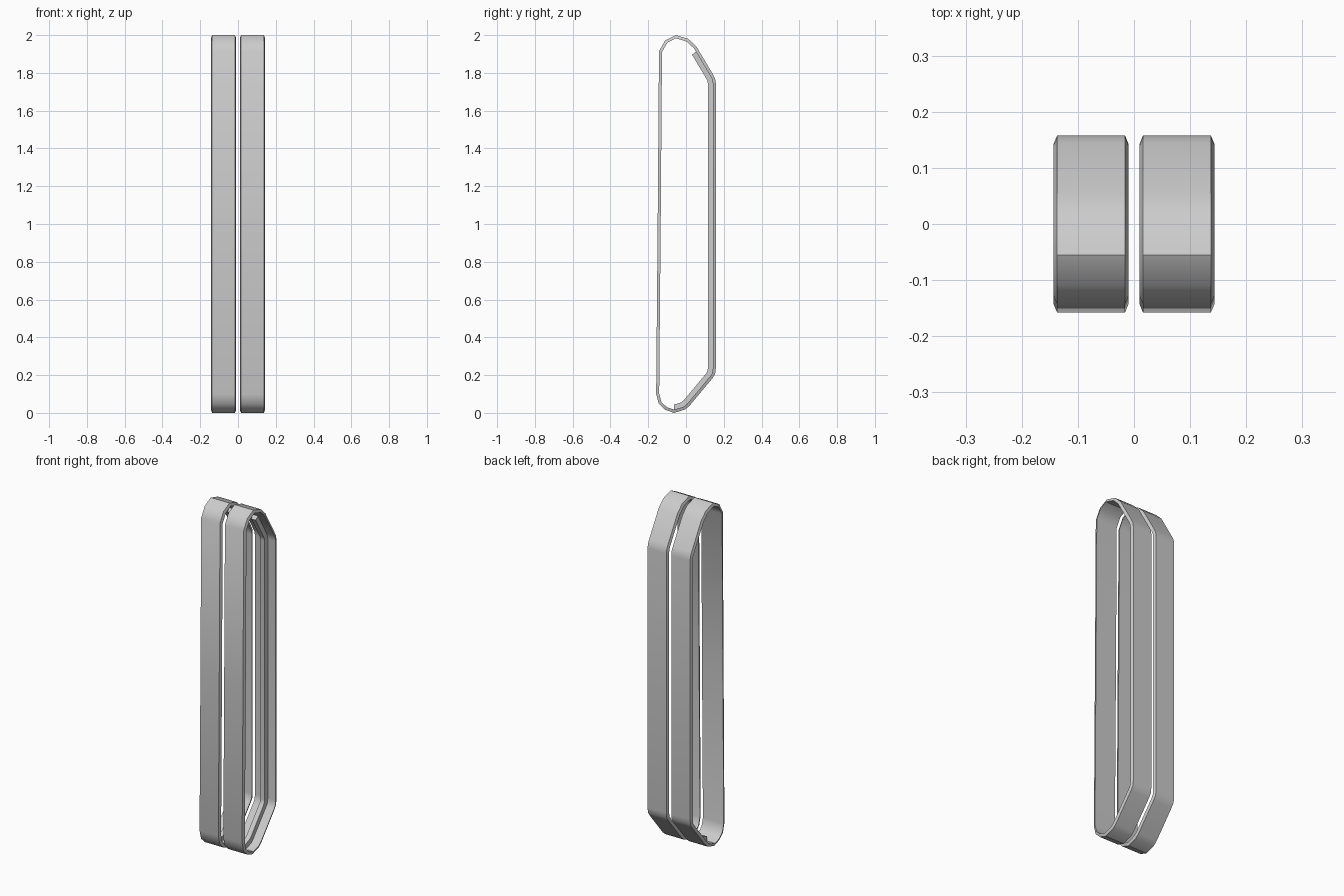
import bpy, bmesh, math
from mathutils import Vector

if "Cube" in bpy.data.objects:
    bpy.data.objects.remove(bpy.data.objects["Cube"])

# Outer side profile of a track loop (y, z), anticlockwise seen from the right
LOOP = [(-0.158, 0.10), (-0.144, 0.048), (-0.11, 0.016), (-0.063, 0.0), (-0.005, 0.018),
        (0.018, 0.037), (0.139, 0.182), (0.154, 0.205), (0.158, 0.235),
        (0.158, 1.745), (0.154, 1.77), (0.144, 1.79),
        (0.055, 1.94), (0.012, 1.98), (-0.055, 2.0), (-0.11, 1.972), (-0.143, 1.915),
        (-0.150, 1.0)]
THICK = 0.016
RIB_H = 0.026


def inset(pts, d):
    """Offset a closed anticlockwise polygon inwards by d."""
    out = []
    n = len(pts)
    for i in range(n):
        a, b, c = (Vector(pts[(i + k) % n]) for k in (-1, 0, 1))
        d1, d2 = (b - a).normalized(), (c - b).normalized()
        n1, n2 = Vector((-d1.y, d1.x)), Vector((-d2.y, d2.x))
        out.append(b + (n1 + n2) * (d / (1 + n1.dot(n2))))
    return out


def sweep(name, outer, inner, xo, xi, cx, closed):
    """Band between two paths, half widths xo (outer) and xi (inner)."""
    bm = bmesh.new()
    rings = []
    for o, i in zip(outer, inner):
        rings.append([bm.verts.new((cx + s * w, p[0], p[1]))
                      for s, w, p in ((-1, xo, o), (1, xo, o), (1, xi, i), (-1, xi, i))])
    n = len(rings)
    for k in range(n if closed else n - 1):
        a, b = rings[k], rings[(k + 1) % n]
        for j in range(4):
            m = (j + 1) % 4
            bm.faces.new((a[j], a[m], b[m], b[j]))
    if not closed:
        bm.faces.new(rings[0])
        bm.faces.new(rings[-1])
    bmesh.ops.recalc_face_normals(bm, faces=bm.faces[:])
    me = bpy.data.meshes.new(name)
    bm.to_mesh(me)
    bm.free()
    ob = bpy.data.objects.new(name, me)
    bpy.context.collection.objects.link(ob)
    bpy.ops.object.select_all(action='DESELECT')
    ob.select_set(True)
    bpy.context.view_layer.objects.active = ob
    bpy.ops.object.shade_smooth_by_angle(angle=math.radians(35))
    return ob


inner = inset(LOOP, THICK)
rib_top = inset(LOOP, THICK + RIB_H)

# Guide rib runs along the rear of the loop only, from bottom to upper slope
rib_base = inner[3:12] + [inner[11].lerp(inner[12], 0.88)]
rib_tip = rib_top[3:12] + [rib_top[11].lerp(rib_top[12], 0.88)]

for side, cx in (("left", -0.0765), ("right", 0.0765)):
    # Track band with bevelled flanks
    sweep(side + "_track_band", LOOP, inner, 0.0605, 0.067, cx, True)
    # Raised inner guide rib
    sweep(side + "_guide_rib", rib_base, rib_tip, 0.016, 0.014, cx, False)
